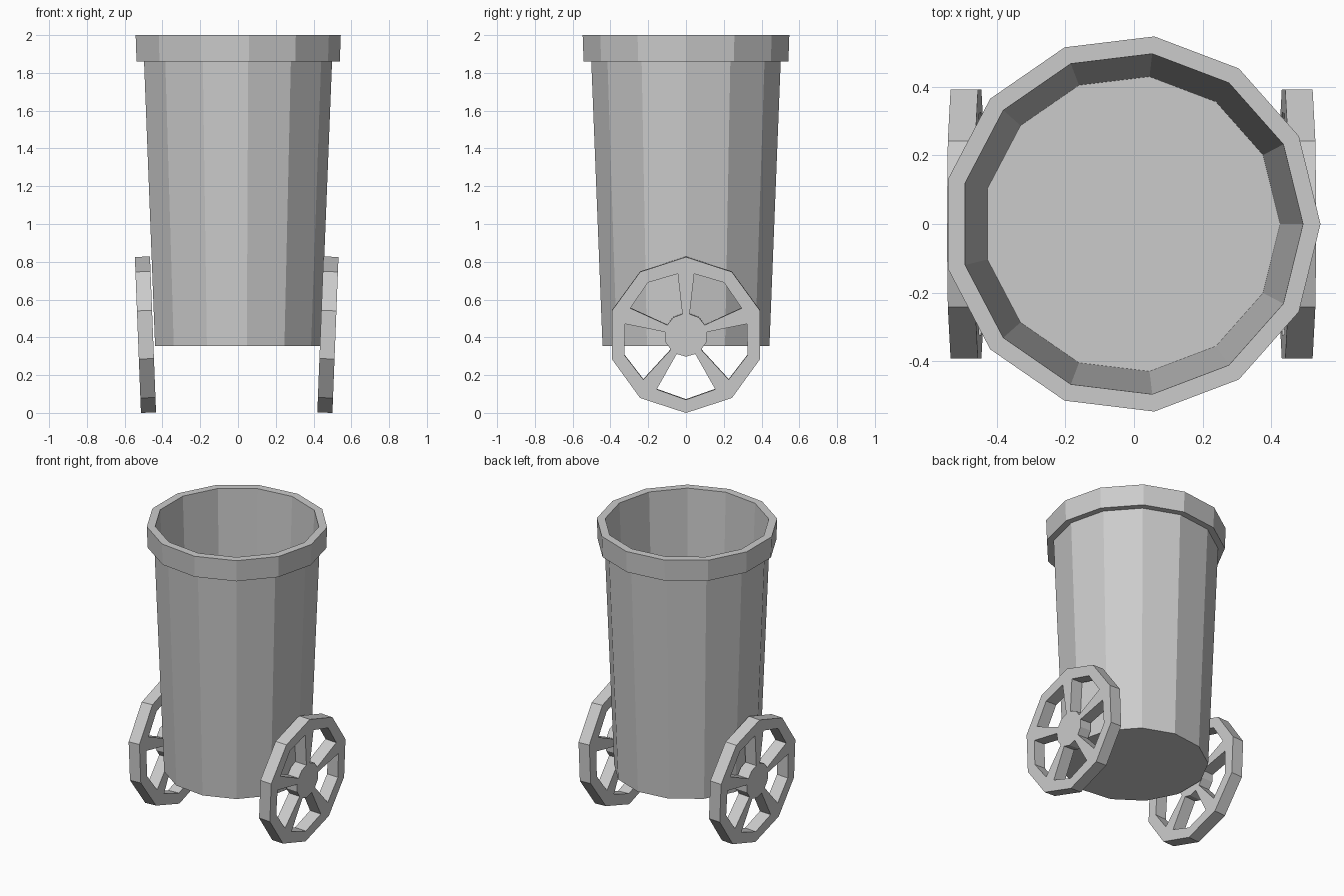
import bpy, bmesh
from math import sin, cos, radians, tau
from mathutils import Vector

if "Cube" in bpy.data.objects:
    bpy.data.objects.remove(bpy.data.objects["Cube"])

CX = -0.007   # symmetry axis of the bin (13 sides make its bounds uneven)


def finish(bm, name):
    bmesh.ops.recalc_face_normals(bm, faces=bm.faces[:])
    me = bpy.data.meshes.new(name)
    bm.to_mesh(me)
    bm.free()
    ob = bpy.data.objects.new(name, me)
    bpy.context.collection.objects.link(ob)
    return ob


def lathe(name, profile, n):
    """Rings of n points along an (r, z) profile, closed at both ends."""
    bm = bmesh.new()
    rings = [[bm.verts.new((r * cos(tau * i / n), r * sin(tau * i / n), z))
              for i in range(n)] for r, z in profile]
    for a, b in zip(rings, rings[1:]):
        for i in range(n):
            j = (i + 1) % n
            bm.faces.new((a[i], a[j], b[j], b[i]))
    bm.faces.new(rings[0])
    bm.faces.new(rings[-1])
    return finish(bm, name)


def wheel(name, side):
    """Ten-sided rim, five flared spokes and a hub, cut from one flat plate."""
    bm = bmesh.new()
    x0, thick = -0.04, 0.08

    def pt(deg, r):
        a = radians(deg)
        return bm.verts.new((x0, r * cos(a), r * sin(a)))

    outer = [pt(-90 + 36 * i, 0.413) for i in range(10)]
    win, hub = [], []
    for k in range(5):
        c = -90 + 72 * k
        win.append([pt(c - 28.3, 0.327), pt(c, 0.343), pt(c + 28.3, 0.327)])
        hub.append([pt(c - 26, 0.112), pt(c, 0.115), pt(c + 26, 0.112)])
    for k in range(5):
        n = (k + 1) % 5
        o0, o1, om = outer[2 * k], outer[2 * k + 1], outer[2 * k - 1]
        bm.faces.new((om, o0, win[k][1], win[k][0]))
        bm.faces.new((o0, o1, win[k][2], win[k][1]))
        bm.faces.new((o1, win[n][0], hub[n][0], hub[k][2], win[k][2]))
    bm.faces.new([v for h in hub for v in h])
    # give the plate its thickness
    ext = bmesh.ops.extrude_face_region(bm, geom=bm.faces[:], use_keep_orig=True)
    bmesh.ops.translate(bm, vec=Vector((thick, 0, 0)),
                        verts=[g for g in ext["geom"] if isinstance(g, bmesh.types.BMVert)])
    ob = finish(bm, name)
    # lean parallel to the tapered wall
    ob.location = (CX + side * 0.483, 0, 0.414)
    ob.rotation_euler = (0, side * 0.039, 0)
    return ob


# Bin: tapered outer wall, raised rim band, thin inner wall and floor
body = lathe("bin_body", [(0.445, 0.355), (0.505, 1.86), (0.546, 1.86),
                          (0.551, 2.0), (0.5, 2.0), (0.433, 0.37)], 13)
body.location.x = CX

# Wheels
wheel("right_wheel", 1)
wheel("left_wheel", -1)
